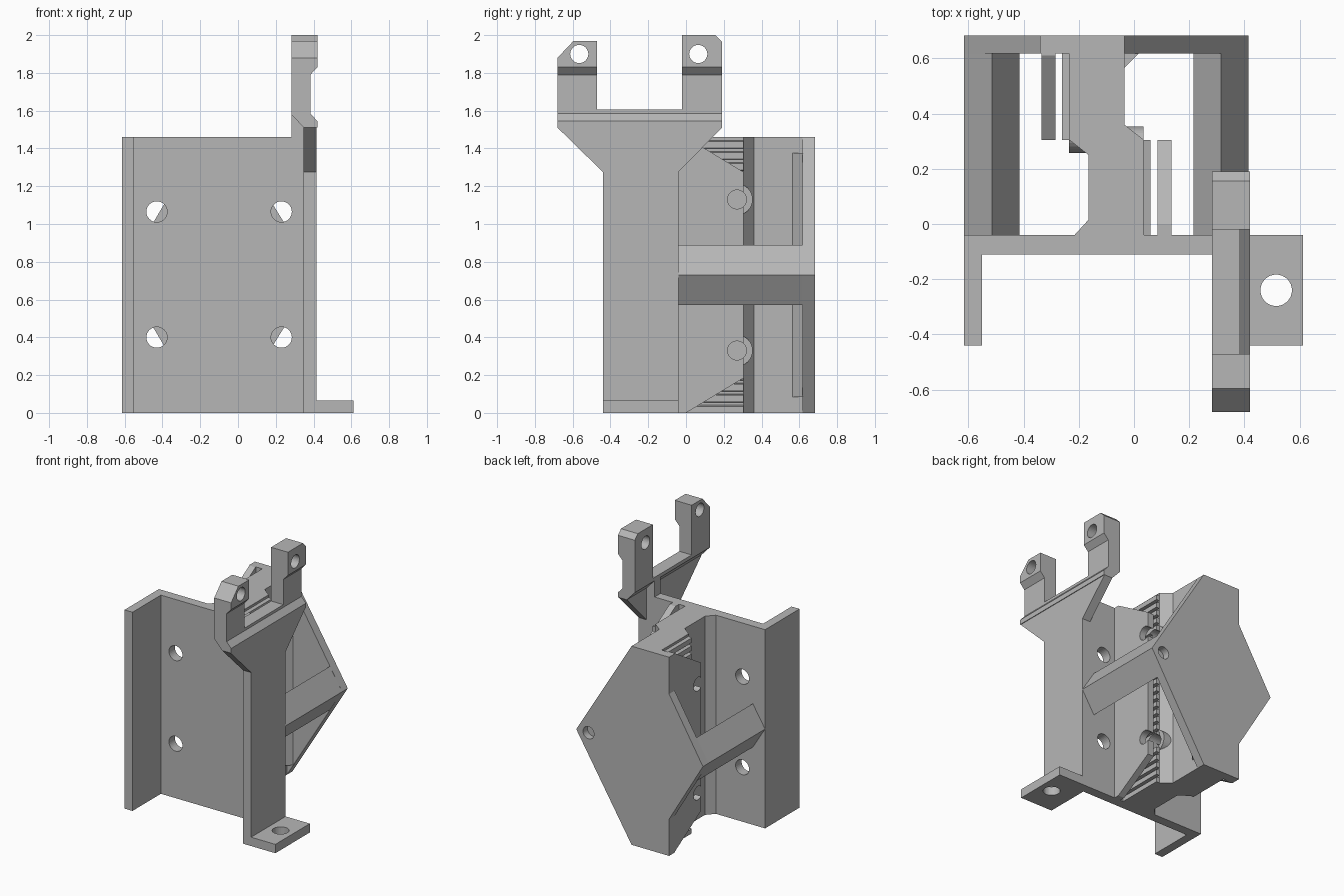
import bpy, bmesh, math

if "Cube" in bpy.data.objects:
    bpy.data.objects.remove(bpy.data.objects["Cube"])

grey = bpy.data.materials.new("plain grey")
grey.diffuse_color = (0.47, 0.47, 0.47, 1)
grey.use_nodes = True
grey.node_tree.nodes["Principled BSDF"].inputs["Base Color"].default_value = grey.diffuse_color
H = 1.46          # height of the main body
MID = 0.73        # height of the side ribs


def prism(name, pts, axis, a, b):
    """Extrude a 2D outline from a to b along the axis (x: y,z  y: x,z  z: x,y)."""
    def place(p, d):
        return {'x': (d, p[0], p[1]), 'y': (p[0], d, p[1]), 'z': (p[0], p[1], d)}[axis]
    bm = bmesh.new()
    lo = [bm.verts.new(place(p, a)) for p in pts]
    hi = [bm.verts.new(place(p, b)) for p in pts]
    n = len(pts)
    bm.faces.new(lo)
    bm.faces.new(hi)
    for i in range(n):
        j = (i + 1) % n
        bm.faces.new((lo[i], lo[j], hi[j], hi[i]))
    bmesh.ops.recalc_face_normals(bm, faces=bm.faces)
    me = bpy.data.meshes.new(name)
    bm.to_mesh(me)
    bm.free()
    ob = bpy.data.objects.new(name, me)
    me.materials.append(grey)
    bpy.context.collection.objects.link(ob)
    return ob


def box(name, x0, x1, y0, y1, z0, z1):
    return prism(name, [(x0, y0), (x1, y0), (x1, y1), (x0, y1)], 'z', z0, z1)


def disc(name, u, v, r, axis, a, b, n=32):
    pts = [(u + r * math.cos(2 * math.pi * i / n), v + r * math.sin(2 * math.pi * i / n)) for i in range(n)]
    return prism(name, pts, axis, a, b)


def combine(ob, other, op='DIFFERENCE'):
    mod = ob.modifiers.new("cut", 'BOOLEAN')
    mod.operation, mod.solver, mod.object = op, 'EXACT', other
    bpy.context.view_layer.objects.active = ob
    bpy.ops.object.modifier_apply(modifier=mod.name)
    bpy.data.objects.remove(other)


def turned(ob, name):
    """Copy turned half a revolution about the middle of the clamp."""
    c = ob.copy()
    c.data = ob.data.copy()
    c.name = name
    c.rotation_euler.z = math.pi
    c.location = (-0.20, 0.61, 0)
    bpy.context.collection.objects.link(c)
    return c


# Front plate with four screw holes, and its left flange
front = box("front_plate", -0.615, 0.415, -0.11, -0.04, 0, H)
for x in (-0.43, 0.23):
    for z in (0.40, 1.065):
        combine(front, disc("hole", x, z, 0.055, 'y', -0.3, 0.2))
box("left_flange", -0.615, -0.55, -0.44, -0.10, 0, H)

# Right flange, flaring out towards the sensor bracket
prism("right_flange", [(-0.44, 0), (-0.04, 0), (-0.04, 1.275), (0.19, 1.51), (0.19, 1.54),
                       (-0.68, 1.54), (-0.68, 1.51), (-0.44, 1.275)], 'x', 0.348, 0.415)
box("bracket_gusset", 0.283, 0.36, -0.11, -0.04, 1.45, 1.585)

# Mounting foot
foot = box("mounting_foot", 0.40, 0.612, -0.44, -0.04, 0, 0.065)
combine(foot, disc("hole", 0.515, -0.24, 0.057, 'z', -0.1, 0.2))

# Bracket crossbar and two drilled ears
prism("bracket_bar", [(0.283, 1.605), (0.283, 1.58), (0.348, 1.51), (0.42, 1.51),
                      (0.42, 1.545), (0.383, 1.585), (0.383, 1.605)], 'y', -0.68, 0.19)
ear_side = [(0.283, 1.59), (0.383, 1.59), (0.383, 1.79), (0.42, 1.83), (0.42, 2.1), (0.283, 2.1)]
ears = (("front_ear", -0.565, [(-0.68, 1.5), (-0.47, 1.5), (-0.47, 1.97), (-0.595, 1.97), (-0.68, 1.88)]),
        ("back_ear", 0.065, [(-0.02, 1.5), (0.19, 1.5), (0.19, 1.965), (0.155, 2.0), (-0.02, 2.0)]))
for name, y, outline in ears:
    ear = prism(name, ear_side, 'y', -0.8, 0.4)
    combine(ear, prism("outline", outline, 'x', 0.1, 0.6), 'INTERSECT')
    combine(ear, disc("hole", y, 1.90, 0.048, 'x', 0.1, 0.6))

# Back plate: hexagon with its left corners cut off upright
back = prism("back_plate", [(-0.615, MID), (-0.34, 0.27), (-0.34, 0), (-0.035, 0), (0.415, MID),
                            (-0.035, H), (-0.34, H), (-0.34, 1.19)], 'y', 0.617, 0.682)
combine(back, disc("hole", 0.315, MID, 0.045, 'y', 0.5, 0.8))

# Diamond ribs joining the front and back plates
for name, x in (("right_rib", 0.315), ("left_rib", -0.515)):
    prism(name, [(x - 0.1, MID), (x, 0.57), (x + 0.1, MID), (x, 0.89)], 'y', -0.05, 0.63)

# Central web, the same shape when turned half a revolution
half = [(0.035, -0.045), (0.035, 0.305), (-0.035, 0.36), (-0.035, 0.655)]
web = prism("central_web", half + [(-0.20 - x, 0.61 - y) for x, y in half], 'z', 0, H)
prism("back_fillet", [(-0.04, 0.565), (-0.035, 0.565), (0.02, 0.62), (-0.04, 0.62)], 'z', 0.085, 1.375)
prism("front_fillet", [(-0.16, 0.015), (-0.165, 0.015), (-0.22, -0.045), (-0.16, -0.045)], 'z', 0, H)

# Screw bosses with blind holes on the web
for z in (0.33, 1.13):
    combine(web, disc("boss", 0.27, z, 0.083, 'x', -0.10, 0.035), 'UNION')
    combine(web, disc("boss", 0.34, z, 0.083, 'x', -0.235, -0.10), 'UNION')
    combine(web, disc("hole", 0.27, z, 0.05, 'x', -0.06, 0.2))
    combine(web, disc("hole", 0.34, z, 0.05, 'x', -0.4, -0.14))

# Belt teeth: a comb outline along the web
teeth = [(0.03, H), (0.03, 0)]
count = 25
pitch = H / count
for i in range(count):
    z = i * pitch
    teeth += [(0.06, z), (0.06, z + 0.6 * pitch), (0.036, z + 0.7 * pitch), (0.036, z + 0.95 * pitch)]
rack = prism("right_belt_teeth", teeth, 'y', -0.045, 0.305)
for z in (0.33, 1.13):
    combine(rack, disc("hole", 0.27, z, 0.05, 'x', -0.1, 0.3))
turned(rack, "left_belt_teeth")

# Outer clamp walls with tapered ends
wall = prism("right_clamp_wall", [(-0.045, 0), (0.0, 0), (0.305, 0.185), (0.305, 1.275),
                                  (0.0, H), (-0.045, H)], 'x', 0.085, 0.135)
for z in (0.33, 1.13):
    combine(wall, disc("hole", 0.27, z, 0.05, 'x', 0, 0.3))
turned(wall, "left_clamp_wall")
